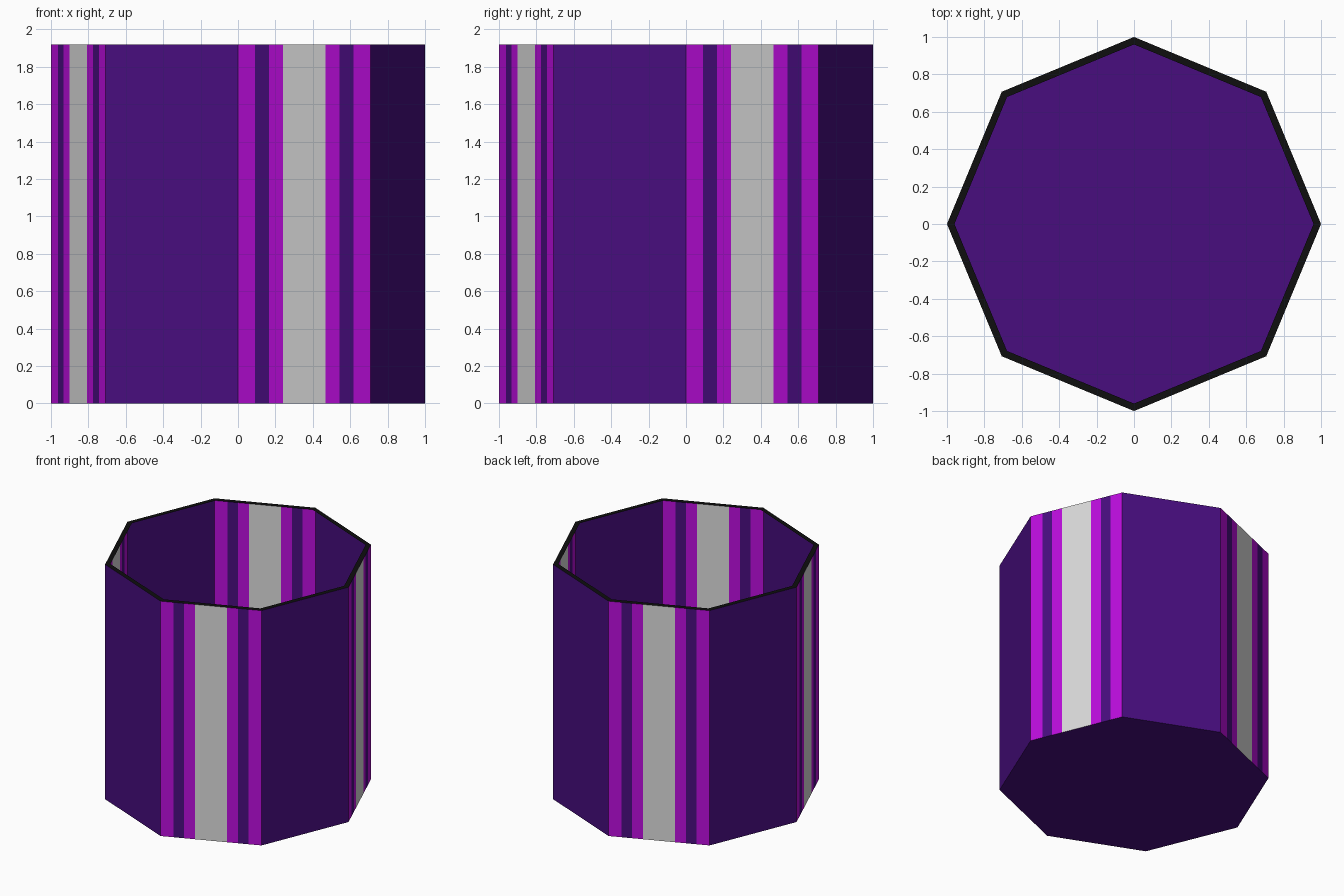
import bpy, bmesh, math
from mathutils import Vector

if "Cube" in bpy.data.objects:
    bpy.data.objects.remove(bpy.data.objects["Cube"])

HEIGHT, R_OUT, R_IN, SIDES = 1.92, 1.0, 0.96, 8


def material(name, srgb):
    m = bpy.data.materials.new(name)
    lin = [((c / 255 + 0.055) / 1.055) ** 2.4 if c > 10 else c / 255 / 12.92 for c in srgb]
    m.diffuse_color = (*lin, 1.0)
    m.use_nodes = True
    m.node_tree.nodes["Principled BSDF"].inputs["Base Color"].default_value = m.diffuse_color
    return m


purple = material("deep purple", (72, 13, 127))
magenta = material("bright magenta", (187, 13, 220))
grey = material("light grey", (218, 218, 218))
black = material("rim black", (14, 14, 14))


def corner(i, r, z):
    a = 2 * math.pi * i / SIDES
    return Vector((r * math.cos(a), r * math.sin(a), z))


def make_object(name, bm, mats):
    bmesh.ops.remove_doubles(bm, verts=bm.verts, dist=1e-5)
    mesh = bpy.data.meshes.new(name)
    bm.to_mesh(mesh)
    bm.free()
    for m in mats:
        mesh.materials.append(m)
    ob = bpy.data.objects.new(name, mesh)
    bpy.context.collection.objects.link(ob)
    return ob


# Cup wall: thin octagonal sheet, every other side carries upright stripes
cuts = [0, 0.127, 0.233, 0.34, 0.66, 0.767, 0.873, 1]
stripe_mats = [1, 0, 1, 2, 1, 0, 1]
bm = bmesh.new()
for i in range(SIDES):
    striped = i % 2 == 0
    steps = cuts if striped else [0, 1]
    for k in range(len(steps) - 1):
        ring = []
        for t, z in ((steps[k], 0), (steps[k + 1], 0), (steps[k + 1], HEIGHT), (steps[k], HEIGHT)):
            ring.append(bm.verts.new(corner(i, R_OUT, z).lerp(corner(i + 1, R_OUT, z), t)))
        bm.faces.new(ring).material_index = stripe_mats[k] if striped else 0
make_object("cup_wall", bm, [purple, magenta, grey])

# Cup base: single octagon closing the bottom
bm = bmesh.new()
bm.faces.new([bm.verts.new(corner(-i, R_OUT, 0)) for i in range(SIDES)])
make_object("cup_base", bm, [purple])

# Rim: flat black ring around the open top
bm = bmesh.new()
for i in range(SIDES):
    bm.faces.new([bm.verts.new(corner(j, r, HEIGHT))
                  for j, r in ((i, R_IN), (i, R_OUT), (i + 1, R_OUT), (i + 1, R_IN))])
make_object("cup_rim", bm, [black])
